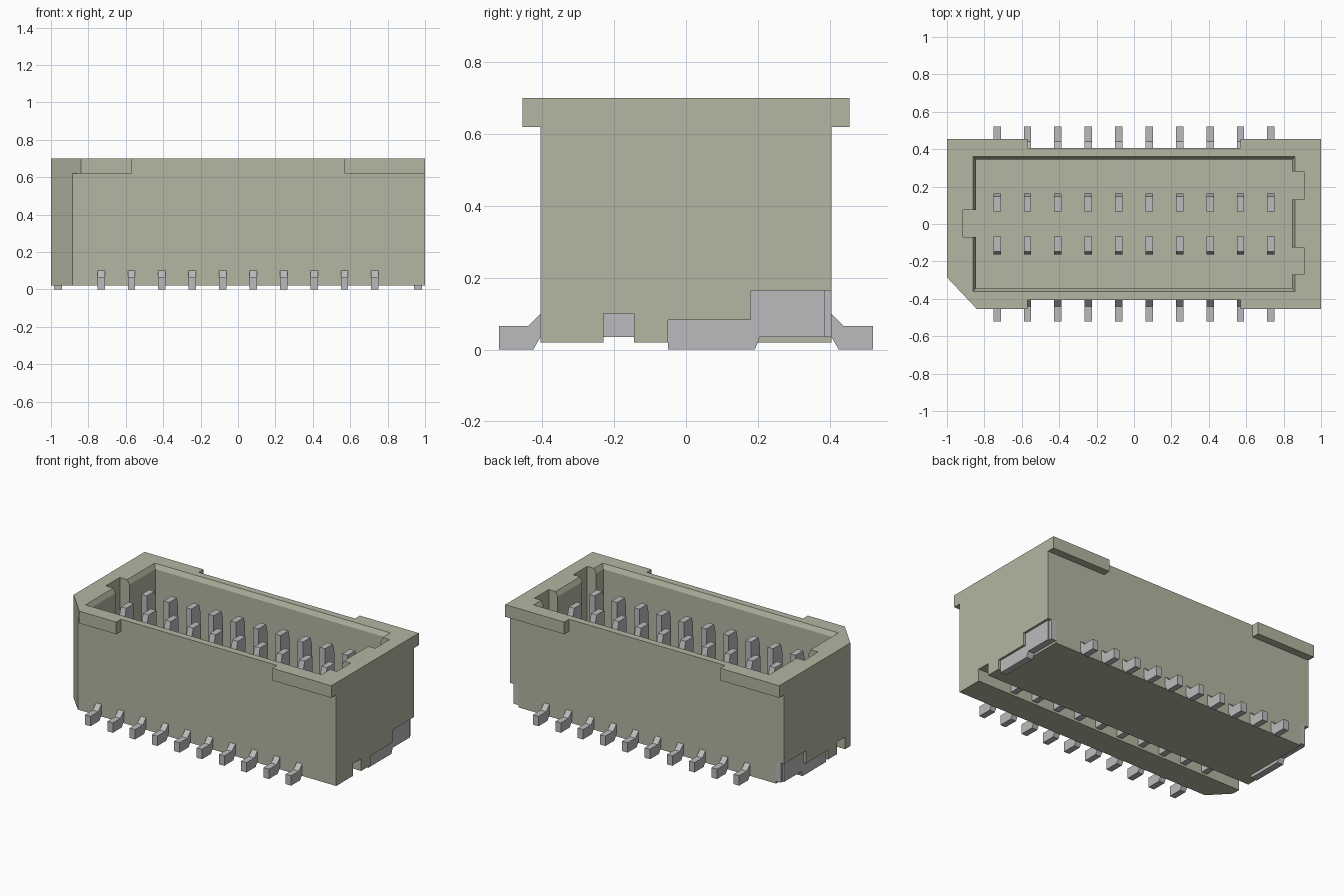
import bpy
import bmesh
from mathutils import Vector

cube = bpy.data.objects.get("Cube")
if cube:
    bpy.data.objects.remove(cube, do_unlink=True)


def material(name, rgb):
    m = bpy.data.materials.new(name)
    m.use_nodes = True
    m.diffuse_color = (*rgb, 1)
    m.node_tree.nodes["Principled BSDF"].inputs["Base Color"].default_value = (*rgb, 1)
    return m


PLASTIC = material("warm grey plastic", (0.46, 0.465, 0.36))
METAL = material("bare metal", (0.50, 0.50, 0.51))


def prism(name, pts, axis, lo, hi, mat=PLASTIC, grow=0.0):
    """Extrude a profile along x (points y, z) or z (points x, y); grow widens the far end."""
    bm = bmesh.new()

    def ring(h, g):
        out = []
        for p, q in pts:
            p += g if p > 0 else -g
            q += g if q > 0 else -g
            out.append(bm.verts.new((h, p, q) if axis == "x" else (p, q, h)))
        return out

    a, b = ring(lo, 0), ring(hi, grow)
    bm.faces.new(a)
    bm.faces.new(b)
    for i in range(len(pts)):
        j = (i + 1) % len(pts)
        bm.faces.new((a[i], a[j], b[j], b[i]))
    bmesh.ops.recalc_face_normals(bm, faces=bm.faces)
    mesh = bpy.data.meshes.new(name)
    bm.to_mesh(mesh)
    bm.free()
    mesh.materials.append(mat)
    ob = bpy.data.objects.new(name, mesh)
    bpy.context.collection.objects.link(ob)
    return ob


def rect(x0, x1, y0, y1):
    return [(x0, y0), (x1, y0), (x1, y1), (x0, y1)]


def combine(target, other, operation="DIFFERENCE"):
    mod = target.modifiers.new("combine", "BOOLEAN")
    mod.operation, mod.solver, mod.object = operation, "EXACT", other
    bpy.context.view_layer.objects.active = target
    bpy.ops.object.modifier_apply(modifier=mod.name)
    bpy.data.objects.remove(other, do_unlink=True)


# Housing with one cut corner, and a wider rim at both ends
W, BOTTOM, TOP = 0.405, 0.02, 0.70
housing = prism("housing", [(-0.885, -W), (1, -W), (1, W), (-1, W), (-1, -0.285)],
                "z", BOTTOM, TOP)
F, N = 0.455, 0.57
rim = prism("rim", [(-0.84, -F), (-N, -F), (-N, -W), (N, -W), (N, -F), (1, -F),
                    (1, F), (N, F), (N, W), (-N, W), (-N, F), (-1, F), (-1, -0.285)],
            "z", 0.62, TOP)
combine(housing, rim, "UNION")

# Open cavity with a bevelled mouth and three keying slots
FLOOR = 0.2
combine(housing, prism("cavity", rect(-0.845, 0.845, -0.345, 0.345), "z", FLOOR, 0.8))
combine(housing, prism("mouth", rect(-0.845, 0.845, -0.345, 0.345), "z", 0.67, 0.73, grow=0.03))
for slot in (rect(-0.915, -0.8, -0.07, 0.075), rect(0.8, 0.91, 0.13, 0.28),
             rect(0.8, 0.91, -0.27, -0.125)):
    combine(housing, prism("slot", slot, "z", FLOOR, 0.8))

# Channel along the underside
combine(housing, prism("channel", rect(-0.23, -0.145, -0.1, 0.1), "x", -1.2, 1.2))

# Solder tabs set into recesses at both ends
recess = [(-0.05, -0.1), (0.5, -0.1), (0.5, 0.165), (0.18, 0.165), (0.18, 0.083), (-0.05, 0.083)]
tab = [(-0.05, 0), (0.192, 0), (0.205, 0.035), (0.385, 0.035),
       (0.385, 0.165), (0.18, 0.165), (0.18, 0.083), (-0.05, 0.083)]
for side, name in ((1, "left"), (-1, "right")):
    combine(housing, prism("recess", recess, "x", side * 0.94, side * 1.2))
    prism(name + "_solder_tab", tab, "x", side * 0.94, side * 0.985, METAL)
    prism(name + "_tab_end", rect(0.385, W, 0.035, 0.165), "x", side * 0.94, side * 0.975, METAL)

# Two rows of contacts: upright pin, buried run and bent solder foot
contact = [(0.52, 0), (0.52, 0.065), (0.44, 0.065), (W, 0.10), (0.162, 0.10), (0.162, 0.58),
           (0.147, 0.635), (0.067, 0.635), (0.067, 0.035), (W, 0.035), (0.425, 0)]
for side, row in ((1, "back"), (-1, "front")):
    profile = [(side * y, z) for y, z in contact]
    for i in range(10):
        x = (i - 4.5) * 0.1627
        prism(f"{row}_contact_{i + 1}", profile, "x", x - 0.02, x + 0.02, METAL)
